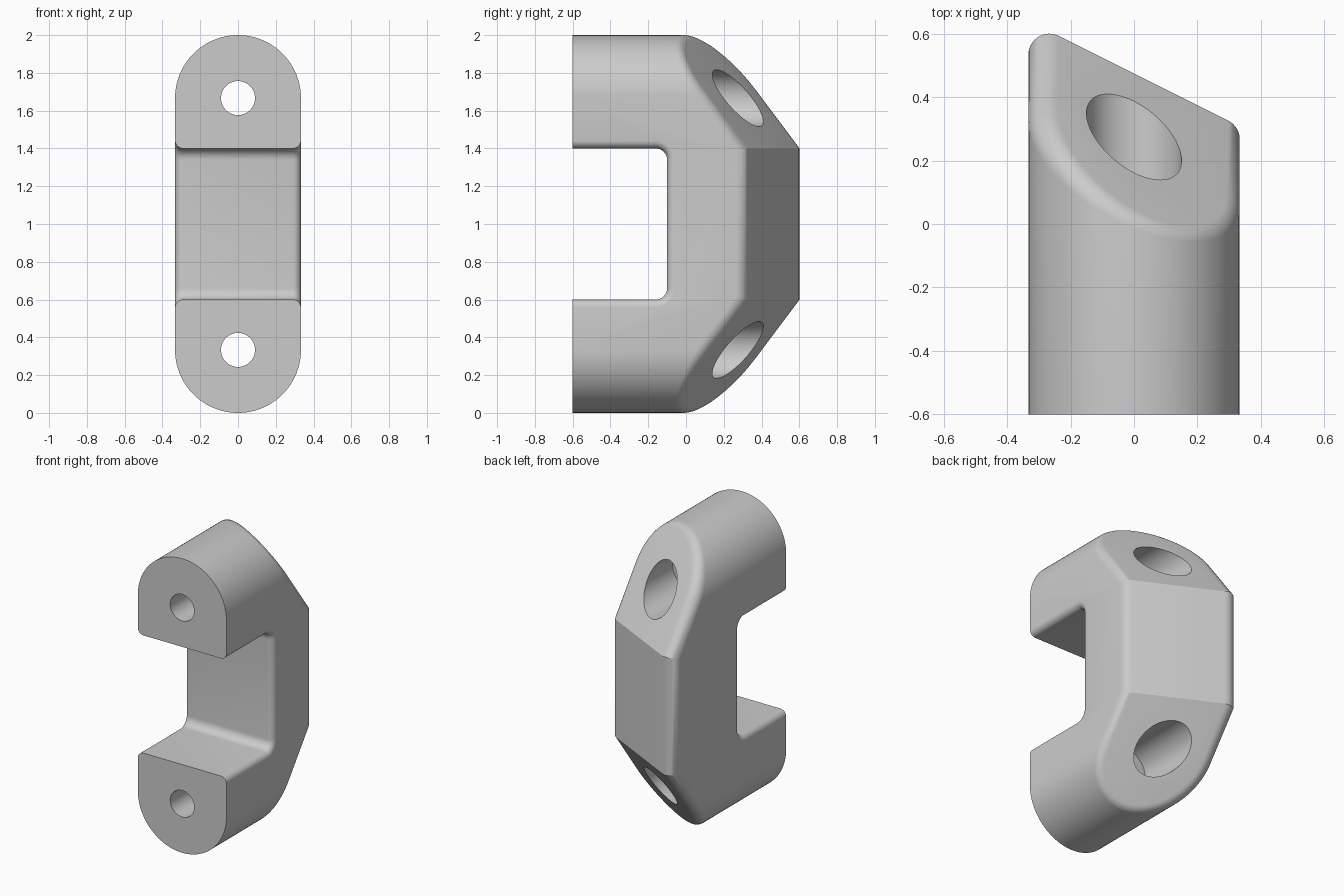
import bpy, bmesh, math
from mathutils import Vector

if "Cube" in bpy.data.objects:
    bpy.data.objects.remove(bpy.data.objects["Cube"], do_unlink=True)

grey = bpy.data.materials.new("plain_grey")
grey.use_nodes = True
COLOUR = (0.6, 0.6, 0.6, 1)
grey.diffuse_color = COLOUR
grey.node_tree.nodes["Principled BSDF"].inputs["Base Color"].default_value = COLOUR

R = 1 / 3              # half width and end radius
F = R / 5              # fillet around the back
MID = 0.4              # half height of the upright back face
SLANT, PITCH = 0.5, 0.75
BACK = 0.4746          # back face depth at x = 0
FRONT = -0.6
STEPS = 8


def make_object(name, bm):
    bmesh.ops.recalc_face_normals(bm, faces=bm.faces[:])
    mesh = bpy.data.meshes.new(name)
    bm.to_mesh(mesh)
    bm.free()
    obj = bpy.data.objects.new(name, mesh)
    bpy.context.collection.objects.link(obj)
    mesh.materials.append(grey)
    return obj


def fillet_column(q, n, side):
    """Rolling-ball arc from the wall (normal n) to the back plane; side is -1, 0 or 1."""
    m = Vector((SLANT, 1, PITCH * side))
    y = BACK - SLANT * q.x - PITCH * (abs(q.z) - MID) * abs(side) - F * m.length
    centre = Vector((q.x, y, q.z))
    m.normalize()
    return [centre + F * n.slerp(m, k / STEPS) for k in range(STEPS + 1)]


def crease_column(sx, sz):
    """Mitre where the fillets of the upright and pitched back faces meet."""
    drop = math.sqrt(1 + SLANT**2 + PITCH**2) - math.sqrt(1 + SLANT**2)
    z = MID - F * drop / PITCH
    col = fillet_column(Vector((sx * (R - F), 0, 0)), Vector((sx, 0, 0)), 0)
    y = col[0].y
    for p in col:
        p.z = sz * (z + (p.y - y) / 3)
    return col


# Body: rounded prism with a slanted back and two pitched back faces
columns, creases = [], []
for sz in (1, -1):
    creases.append(len(columns))
    columns.append(crease_column(sz, sz))
    for i in range(49):
        a = math.pi * i / 48 + (0 if sz > 0 else math.pi)
        n = Vector((math.cos(a), 0, math.sin(a)))
        q = n * (R - F) + Vector((0, 0, sz * (1 - R)))
        columns.append(fillet_column(q, n, sz))
    creases.append(len(columns))
    columns.append(crease_column(-sz, sz))

bm = bmesh.new()
grid = []
for col in columns:
    col.insert(0, Vector((col[0].x, FRONT, col[0].z)))
    grid.append([bm.verts.new(p + Vector((0, 0, 1))) for p in col])
count = len(grid)
for i in range(count):
    a, b = grid[i], grid[(i + 1) % count]
    for k in range(STEPS + 1):
        bm.faces.new((a[k], b[k], b[k + 1], a[k + 1]))
rim = [col[-1] for col in grid]
t0, t1, b0, b1 = creases
bm.faces.new(rim[t0:t1 + 1])
bm.faces.new(rim[b0:b1 + 1])
bm.faces.new((rim[t0], rim[t1], rim[b0], rim[b1]))
bm.faces.new([col[0] for col in grid])
body = make_object("bracket_body", bm)

# Slot cutter: U profile that widens near the sides to round the slot edges
EDGE, CORNER, WALL = 0.042, 0.06, -0.1


def slot_profile(x, d):
    pts = [Vector((x, -1, 1 - MID - d))]
    for sz in (-1, 1):
        for i in range(9):
            a = math.pi / 2 * i / 8 + (-math.pi / 2 if sz < 0 else 0)
            pts.append(Vector((x, WALL - CORNER + (CORNER + d) * math.cos(a),
                               1 + sz * (MID - CORNER) + (CORNER + d) * math.sin(a))))
    return pts + [Vector((x, -1, 1 + MID + d))]


half = [(R - EDGE + EDGE * math.sin(t), EDGE * (1 - math.cos(t)))
        for t in (math.pi / 2 * i / 6 for i in range(7))] + [(0.5, EDGE)]
sections = [(-x, d) for x, d in reversed(half)] + half
bm = bmesh.new()
rings = [[bm.verts.new(p) for p in slot_profile(x, d)] for x, d in sections]
for a, b in zip(rings, rings[1:]):
    for k in range(len(a)):
        j = (k + 1) % len(a)
        bm.faces.new((a[k], a[j], b[j], b[k]))
bm.faces.new(rings[0])
bm.faces.new(rings[-1])
cutters = [make_object("slot_cutter", bm)]


# Stepped screw holes: narrow at the front, wide at the back
def hole_cutter(name, z):
    bm = bmesh.new()
    outline = ((0.09, -1), (0.09, -0.07), (0.15, -0.07), (0.15, 1))
    loops = [[bm.verts.new((r * math.cos(math.tau * i / 64), y,
                            z + r * math.sin(math.tau * i / 64))) for i in range(64)]
             for r, y in outline]
    for a, b in zip(loops, loops[1:]):
        for i in range(64):
            j = (i + 1) % 64
            bm.faces.new((a[i], a[j], b[j], b[i]))
    bm.faces.new(loops[0])
    bm.faces.new(loops[-1])
    return make_object(name, bm)


cutters += [hole_cutter("lower_hole_cutter", R), hole_cutter("upper_hole_cutter", 2 - R)]

bpy.context.view_layer.objects.active = body
for cutter in cutters:
    mod = body.modifiers.new(cutter.name, "BOOLEAN")
    mod.operation, mod.solver, mod.object = "DIFFERENCE", "EXACT", cutter
    bpy.ops.object.modifier_apply(modifier=mod.name)
    bpy.data.objects.remove(cutter, do_unlink=True)

# Smooth shading with sharp creases
bpy.ops.object.select_all(action="DESELECT")
body.select_set(True)
bpy.ops.object.shade_smooth_by_angle(angle=math.radians(28))
